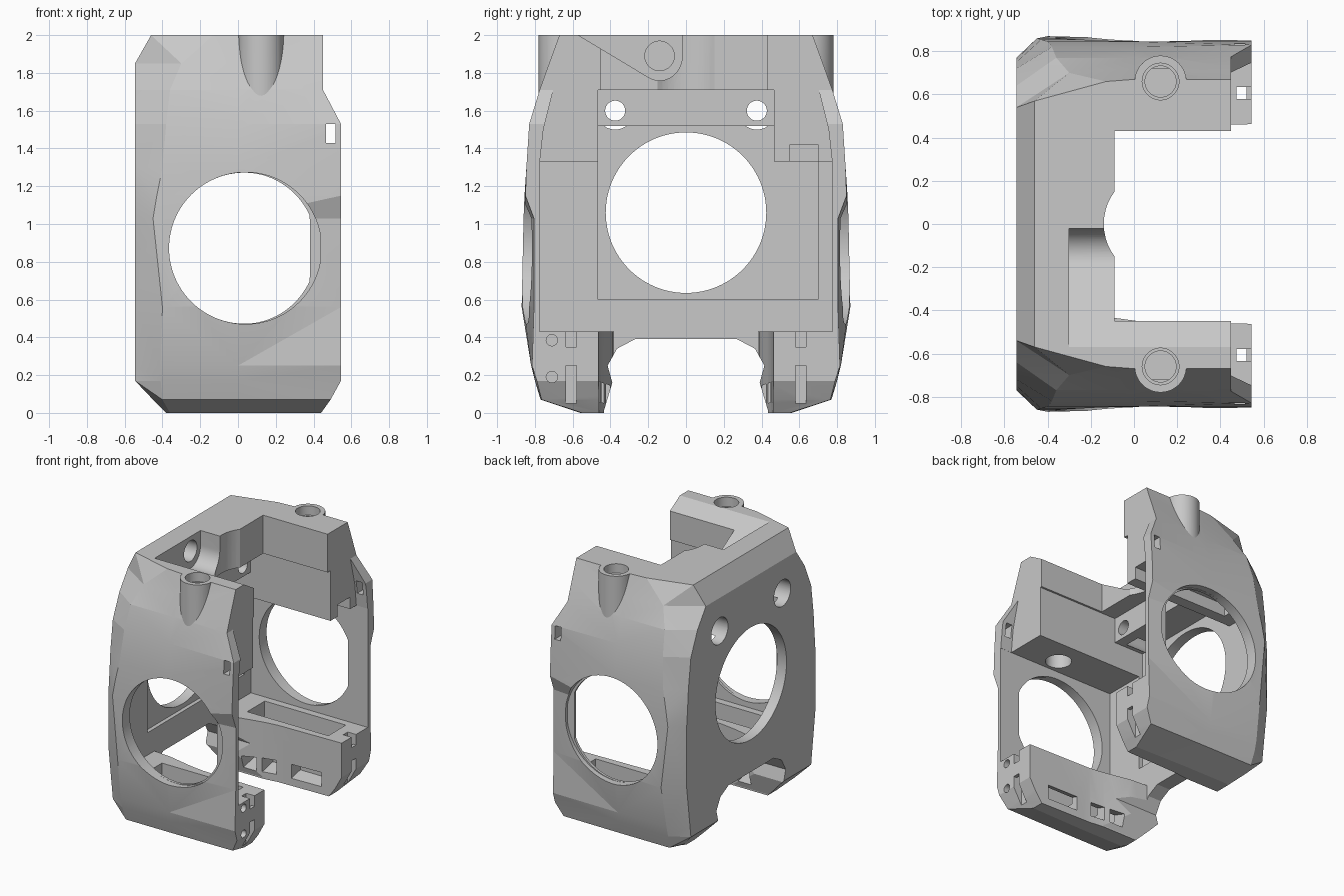
import bpy, bmesh, math

if "Cube" in bpy.data.objects:
    bpy.data.objects.remove(bpy.data.objects["Cube"], do_unlink=True)

grey = bpy.data.materials.new("plain_grey")
grey.use_nodes = True
grey.diffuse_color = (0.58, 0.58, 0.58, 1)
grey.node_tree.nodes["Principled BSDF"].inputs["Base Color"].default_value = (0.58, 0.58, 0.58, 1)


def mesh_object(name, bm):
    bmesh.ops.recalc_face_normals(bm, faces=bm.faces)
    me = bpy.data.meshes.new(name)
    bm.to_mesh(me)
    bm.free()
    me.materials.append(grey)
    ob = bpy.data.objects.new(name, me)
    bpy.context.scene.collection.objects.link(ob)
    return ob


def loft(name, rings):
    bm = bmesh.new()
    vs = [[bm.verts.new(p) for p in r] for r in rings]
    n = len(vs[0])
    for a, b in zip(vs, vs[1:]):
        for i in range(n):
            j = (i + 1) % n
            bm.faces.new((a[i], a[j], b[j], b[i]))
    bm.faces.new(vs[0])
    bm.faces.new(vs[-1])
    bmesh.ops.triangulate(bm, faces=[f for f in bm.faces if len(f.verts) == 4])
    return mesh_object(name, bm)


def place(axis, p, t):
    return {"x": (t, p[0], p[1]), "y": (p[0], t, p[1]), "z": (p[0], p[1], t)}[axis]


def prism(name, axis, pts, lo, hi):
    return loft(name, [[place(axis, p, t) for p in pts] for t in (lo, hi)])


def circle(cx, cy, r, n=48):
    return [(cx + r * math.cos(2 * math.pi * i / n), cy + r * math.sin(2 * math.pi * i / n)) for i in range(n)]


def boolean(tool, op="DIFFERENCE"):
    mod = body.modifiers.new("bool", "BOOLEAN")
    mod.operation, mod.solver, mod.object = op, "EXACT", tool
    dg = bpy.context.evaluated_depsgraph_get()
    me = bpy.data.meshes.new_from_object(body.evaluated_get(dg))
    body.modifiers.clear()
    body.data = me
    bpy.data.objects.remove(tool, do_unlink=True)


def cut(axis, pts, lo, hi):
    boolean(prism("cutter", axis, pts, lo, hi))


def cut_box(x0, x1, y0, y1, z0, z1):
    cut("z", [(x0, y0), (x1, y0), (x1, y1), (x0, y1)], z0, z1)


# Outer shell: z, back corner x/y, chamfer corner x/y, middle y, open end x/y
levels = [
    (0.00, -.38, .54, -.36, .56, .56, .44, .55),
    (0.07, -.45, .66, -.40, .77, .77, .49, .765),
    (0.17, -.545, .72, -.41, .80, .80, .545, .79),
    (0.25, -.545, .73, -.41, .82, .82, .545, .815),
    (0.56, -.545, .77, -.40, .87, .86, .545, .805),
    (1.03, -.545, .77, -.45, .86, .86, .545, .805),
    (1.15, -.545, .76, -.43, .855, .855, .545, .85),
    (1.30, -.545, .75, -.40, .845, .845, .545, .845),
    (1.53, -.545, .72, -.38, .82, .82, .545, .83),
    (1.71, -.545, .64, -.36, .77, .77, .45, .775),
    (1.85, -.545, .54, -.30, .70, .72, .45, .725),
    (2.00, -.46, .57, -.13, .66, .67, .45, .67),
]
rings = []
for z, xa, ya, xb, yb, yc, xd, yd in levels:
    half = [(xa, ya), (xb, yb), (0, yc), (xd, yd)]
    rings.append([(x, y, z) for x, y in half] + [(x, -y, z) for x, y in reversed(half)])
body = loft("bracket_body", rings)

# Screw bosses on the top
for s in (-1, 1):
    boolean(prism("boss", "z", circle(.123, s * .66, .12), 1.45, 2), "UNION")

# Main cavity between the side walls, motor space and upper opening
cut_box(-.435, 1, -.775, .775, .43, 1.33)
cut_box(-.465, 1, -.465, .465, .60, 1.52)
cut_box(-.465, -.3, .40, .70, .60, 1.33)
cut_box(-.22, 1, -.465, .465, 1.5, 1.71)
cut_box(-.09, 1, -.45, .43, 1.6, 2.2)
cut("z", circle(.11, 0, .25), 1.7, 2.2)
cut_box(-.35, 1, .55, .70, 1.3, 1.42)

# Gap between the lower arms
edge = [(.44, -.1), (.435, .01), (.39, .16), (.415, .25), (.365, .34), (.27, .39)]
cut("x", edge + [(-y, z) for y, z in reversed(edge)], -1, 1)
flare = [(-.435, .38), (-.30, .39), (-.09, .435), (.02, .45), (.45, .46), (1, .475)]
cut("z", flare + [(x, -y) for x, y in reversed(flare)], -.1, .6)

# Sloped pocket in the top with a blind round socket
arc = [(-.14 + .12 * math.cos(a), 1.89 + .13 * math.sin(a))
       for a in [math.radians(240 + 6 * i) for i in range(21)]]
cut("x", [(-.57, 2.1), (-.57, 2.0)] + arc + [(-.02, 2.1)], -.30, 1)
cut("x", circle(-.14, 1.89, .078), -.44, 0)

# Back wall openings, the small ones counterbored from behind
cut("x", circle(0, 1.06, .425, 96), -1, -.1)
for y in (-.375, .375):
    cut("x", circle(y, 1.6, .053, 40), -1, -.1)
    cut("x", circle(y, 1.6, .1, 40), -1, -.3)

for s in (-1, 1):
    # Side wall opening with a flat edge and a wider outer rim
    inner = [(min(x - max(x, 0) * .04, .38), z) for x, z in circle(.035, .872, .4, 96)]
    cut("y", inner, *sorted((s * .5, s * 1)))
    cut("y", [(min(x, .437), z) for x, z in circle(.04, .872, .402, 96)], *sorted((s * .795, s * 1)))
    # Boss bore with a wider mouth at both ends
    cut("z", circle(.123, s * .66, .072), 1.2, 2.1)
    cut("z", circle(.123, s * .66, .085), 1.93, 2.1)
    cut("z", circle(.123, s * .66, .09), 1.2, 1.5)
    # Thin flange at the open end with its latch slot
    flange = [(.3, 1.32), (.775, 1.32), (.755, 1.5), (.70, 1.72), (.70, 2.1), (.3, 2.1)]
    cut("x", [(s * y, z) for y, z in flange], .45, 1)
    lo, hi = sorted((s * .6, s * 1))
    cut_box(.465, .515, lo, hi, 1.43, 1.53)
    # Arm duct, hollow from above
    lo, hi = sorted((s * .51, s * .72))
    cut_box(-.28, .40, lo, hi, .13, .5)
    # Air windows low on the inner side of the arm
    for x0, x1 in ((-.25, -.14), (-.10, .01), (.13, .38)):
        cut("x", [(s * .33, .03), (s * .56, .08), (s * .56, .2), (s * .33, .12)], x0, x1)
    # Notches in the arm tip
    lo, hi = sorted((s * .58, s * .635))
    cut_box(.49, 1, lo, hi, .35, .5)
    cut_box(.49, 1, lo, hi, .10, .25)
    cut_box(.475, .52, lo, hi, -.1, .5)

# Pin holes in one arm tip
for z in (.19, .385):
    cut("x", circle(-.71, z, .03, 40), .45, 1)

# Crisp facets, smooth bores
bpy.ops.object.select_all(action="DESELECT")
body.select_set(True)
bpy.context.view_layer.objects.active = body
bpy.ops.object.shade_smooth_by_angle(angle=math.radians(10))
